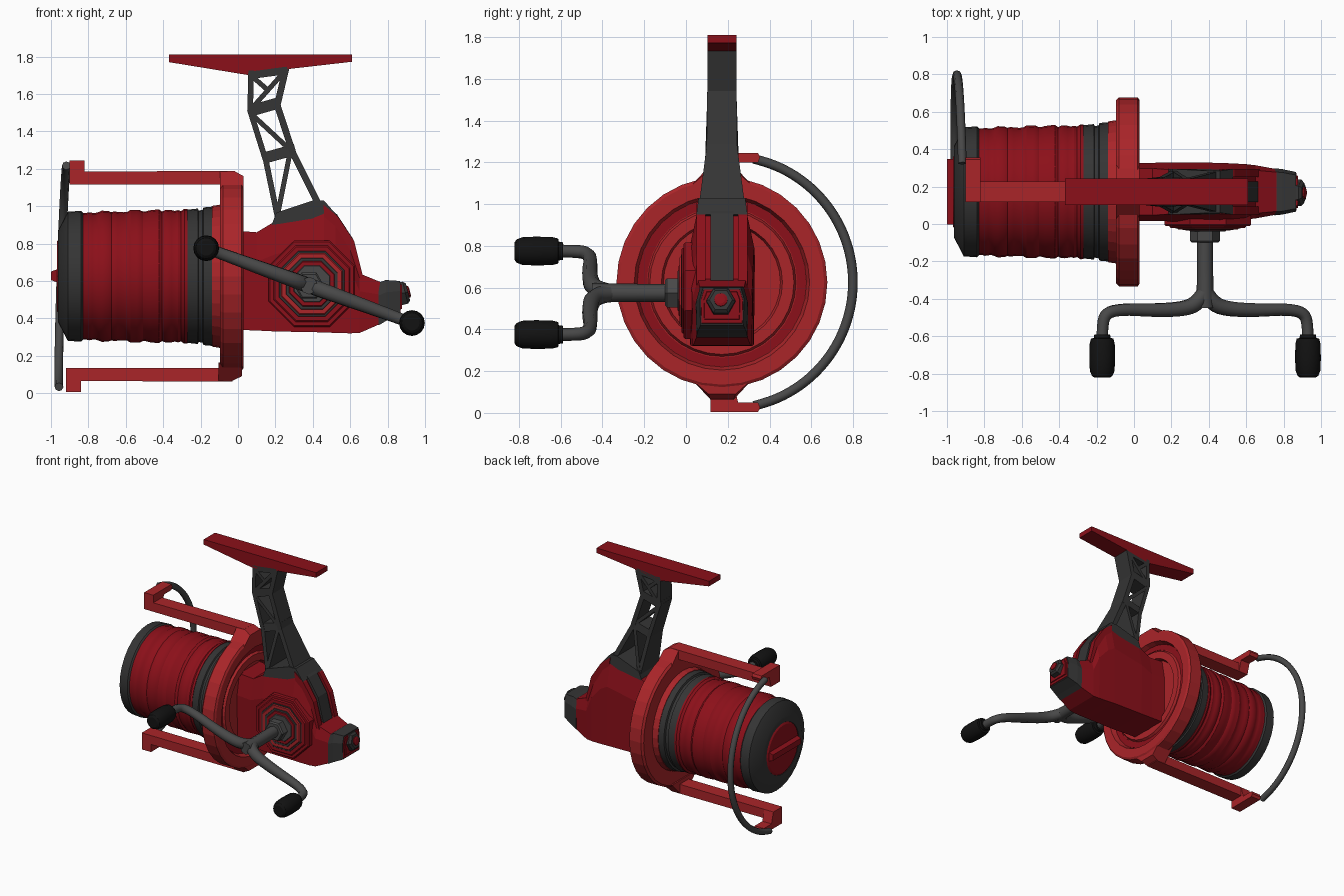
import bpy, bmesh, math, random
from mathutils import Vector, Matrix

if "Cube" in bpy.data.objects:
    bpy.data.objects.remove(bpy.data.objects["Cube"])

random.seed(4)
CY, CZ = 0.172, 0.625            # spool axis
HX, HZ = 0.38, 0.575             # handle axis


def material(name, c):
    m = bpy.data.materials.new(name)
    m.diffuse_color = (*c, 1)
    m.use_nodes = True
    m.node_tree.nodes["Principled BSDF"].inputs["Base Color"].default_value = m.diffuse_color
    return m


RED = material("red", (0.26, 0.005, 0.010))
BRIGHT = material("bright_red", (0.40, 0.018, 0.022))
DARK = material("dark_grey", (0.035, 0.035, 0.035))
METAL = material("metal_grey", (0.065, 0.065, 0.065))
BLACK = material("black", (0.006, 0.006, 0.006))


def smooth(ob, angle=30):
    bpy.ops.object.select_all(action='DESELECT')
    ob.select_set(True)
    bpy.context.view_layer.objects.active = ob
    bpy.ops.object.shade_smooth_by_angle(angle=math.radians(angle))


def loft(name, rings, mat, closed=False):
    """Skin a list of equal-length rings, capped unless closed."""
    bm = bmesh.new()
    vs = [[bm.verts.new(p) for p in r] for r in rings]
    n = len(vs[0])
    pairs = list(zip(vs, vs[1:])) + ([(vs[-1], vs[0])] if closed else [])
    for a, b in pairs:
        for i in range(n):
            bm.faces.new((a[i], a[(i + 1) % n], b[(i + 1) % n], b[i]))
    if not closed:
        bm.faces.new(vs[0])
        bm.faces.new(vs[-1])
    bmesh.ops.recalc_face_normals(bm, faces=bm.faces)
    me = bpy.data.meshes.new(name)
    bm.to_mesh(me)
    bm.free()
    me.materials.append(mat)
    ob = bpy.data.objects.new(name, me)
    bpy.context.collection.objects.link(ob)
    return ob


def side_prism(name, poly, hw, mat, yc=CY):
    """xz outline extruded in y; hw is a number or a function of z."""
    f = hw if callable(hw) else (lambda z: hw)
    return loft(name, [[(x, yc + s * f(z), z) for x, z in poly] for s in (-1, 1)], mat)


def end_prism(name, poly, x0, x1, mat):
    """yz outline extruded in x."""
    return loft(name, [[(x, y, z) for y, z in poly] for x in (x0, x1)], mat)


def lathe(name, profile, mat, n=32, origin=(0, CY, CZ), axis='X', turn=0.0, closed=False):
    """Revolve (position along axis, radius) pairs."""
    rings = []
    for h, r in profile:
        ring = []
        for i in range(n):
            a = 2 * math.pi * i / n + turn
            u, v = r * math.cos(a), r * math.sin(a)
            p = (h, u, v) if axis == 'X' else (u, h, v)
            ring.append(Vector(p) + Vector(origin))
        rings.append(ring)
    return loft(name, rings, mat, closed)


def tube(name, pts, radius, mat):
    """Smooth round tube; pts are (x, y, z, radius factor)."""
    cu = bpy.data.curves.new(name, 'CURVE')
    cu.dimensions = '3D'
    cu.bevel_depth, cu.bevel_resolution, cu.use_fill_caps = radius, 2, True
    sp = cu.splines.new('NURBS')
    sp.points.add(len(pts) - 1)
    for q, (x, y, z, r) in zip(sp.points, pts):
        q.co, q.radius = (x, y, z, 1), r
    sp.use_endpoint_u, sp.order_u, sp.resolution_u = True, 3, 4
    cu.materials.append(mat)
    ob = bpy.data.objects.new(name, cu)
    bpy.context.collection.objects.link(ob)
    bpy.ops.object.select_all(action='DESELECT')
    ob.select_set(True)
    bpy.context.view_layer.objects.active = ob
    bpy.ops.object.convert(target='MESH')
    smooth(bpy.context.object, 50)


# Spool: front lip, drag dial, wound line, rear skirt
smooth(lathe("spool_lip", [(-.945, .19), (-.962, .20), (-.962, .245), (-.91, .345), (-.84, .35),
                           (-.825, .335), (-.8, .3)], DARK))
lathe("drag_dial", [(-.93, .2), (-.958, .2), (-.968, .185)], RED)
side_prism("drag_dial_ridge", [(-1, .605), (-1, .65), (-.96, .665), (-.96, .59)], .175, RED)
coil = []
for i in range(34):
    coil.append((-.83 + .56 * i / 33, .343 + .012 * i / 33 + random.uniform(-.007, .007)))
smooth(lathe("wound_line", coil, RED))
smooth(lathe("spool_skirt", [(-.285, .33), (-.28, .355), (-.215, .362), (-.21, .352), (-.19, .354),
                             (-.185, .368), (-.14, .372), (-.14, .36), (-.05, .36)], DARK))

# Rotor with stepped recess at the back
lathe("rotor_cup", [(-.14, .36), (-.14, .376), (-.095, .383), (-.095, .49), (-.08, .505), (.02, .505),
                    (.03, .49), (.03, .42), (-.01, .405), (-.01, .355), (.008, .345), (.008, .29),
                    (-.02, .28), (-.02, .02)], BRIGHT)
lathe("rotor_inner_ring", [(-.03, .403), (-.005, .403), (-.005, .36), (-.03, .36)], RED, closed=True)

# Bail arms, mirrored above and below the axis
for s, word, dx in ((1, "upper", 0), (-1, "lower", -.02)):
    def Z(d, s=s):
        return CZ + s * d
    loft(f"{word}_arm_root", [[(x, CY + sy * w, Z(d)) for x, w, d in
         ((-.095 + dx / 2, .15, .46), (-.095 + dx / 2, .055, .56), (-.02 + dx, .055, .563),
          (.03 + dx / 2, .065, .535), (.03 + dx / 4, .15, .46))] for sy in (-1, 1)], BRIGHT)
    side_prism(f"{word}_arm", [(-.85, Z(.49)), (-.85, Z(.56)), (-.03, Z(.563)), (.0, Z(.49))], .055, BRIGHT)
    end_prism(f"{word}_arm_tip", [(y, Z(d)) for y, d in
              ((.117, .49), (.227, .49), (.25, .575), (.345, .575), (.355, .60), (.345, .62), (.117, .62))],
              -.90 + dx, -.82 + dx, BRIGHT)
bail = []
for i in range(25):
    a = math.radians(78 - 156 * i / 24)
    bail.append((-.935 + .02 * math.sin(a) - .012 * math.cos(a), .2 + .6 * math.cos(a), CZ + .605 * math.sin(a), 1))
tube("bail_wire", bail, .023, METAL)

# Gear housing: hexagonal sections of (x, bottom, top, half width, top half width)
stations = [(-.03, .34, .87, .155, .125), (.1, .335, .86, .155, .125), (.2, .33, .92, .158, .118),
            (.46, .325, .99, .155, .112), (.52, .322, .94, .152, .112), (.6, .32, .81, .148, .11),
            (.65, .322, .64, .142, .115), (.76, .37, .595, .122, .105), (.87, .43, .59, .1, .085)]


def section(x, b, t, w, tw, k=1.0):
    m = t - .3 * (t - b)
    return [(x, CY + y * k, z) for y, z in ((-tw, t), (-w, m), (-w * .97, b), (w * .97, b), (w, m), (tw, t))]


loft("gear_housing", [section(*s) for s in stations], RED)
loft("tail_guard", [section(.75, .362, .59, .126, .106), section(.79, .385, .605, .122, .104),
                    section(.865, .42, .60, .106, .09)], DARK)
loft("tail_plate", [section(.86, .445, .585, .09, .075), section(.877, .45, .58, .085, .07)], RED)
bolt = lathe("tail_bolt", [(-.03, .07), (.03, .07), (.045, .055)], DARK, 6, (0, 0, 0))
cap = lathe("tail_bolt_cap", [(.03, .032), (.052, .032), (.056, .02)], RED, 12, (0, 0, 0))
for ob in (bolt, cap):
    ob.matrix_world = Matrix.Translation((.865, CY - .005, .53)) @ Matrix.Rotation(math.radians(-14), 4, 'Y')

# Rear spine and dark grooves with red ribs on the slope
slope = [(.45, 1.02), (.53, .955), (.615, .825), (.665, .625), (.62, .62), (.55, .82), (.46, .9)]
side_prism("rear_spine", slope, .055, DARK)
for s in (-1, 1):
    side_prism("rear_rib", [(x + .006, z - .012) for x, z in slope], .022, RED, CY + s * .1)
    side_prism("rear_groove", [(.5, .94), (.538, .935), (.62, .805), (.65, .68), (.6, .7)], .007, DARK, CY + s * .09)

# Side cover: nested octagons and collar, facing -y
for name, y0, y1, r, m in (("side_cover", .05, -.012, .25, RED), ("cover_step", 0, -.022, .222, RED),
                           ("cover_groove", 0, -.024, .195, DARK), ("cover_ring", 0, -.030, .18, BRIGHT),
                           ("cover_inset", 0, -.032, .155, DARK), ("cover_plate", 0, -.036, .135, RED),
                           ("cover_hub", 0, -.040, .11, METAL)):
    lathe(name, [(y0, r), (y1 + .008, r), (y1, r - .008)], m, 8, (HX + .015, 0, HZ + .01), 'Y', math.pi / 8)
lathe("handle_collar", [(0, .08), (-.09, .08), (-.1, .07)], METAL, 6, (HX, 0, HZ), 'Y')

# Leg lattice and saddle
def leg_hw(z):
    return .07 + .042 * min(1, max(0, (1.3 - z) / .3))


def bar(name, path, w):
    for (x0, z0), (x1, z1) in zip(path, path[1:]):
        d = Vector((x1 - x0, z1 - z0)).normalized()
        nx, nz, ex, ez = -d.y * w / 2, d.x * w / 2, d.x * w * .2, d.y * w * .2
        side_prism(name, [(x0 + nx - ex, z0 + nz - ez), (x0 - nx - ex, z0 - nz - ez),
                          (x1 - nx + ex, z1 - nz + ez), (x1 + nx + ex, z1 + nz + ez)], leg_hw, DARK)


bar("leg_front_rail", [(.07, 1.72), (.065, 1.51), (.15, 1.24), (.21, .95)], .03)
bar("leg_rear_rail", [(.255, 1.73), (.21, 1.54), (.295, 1.28), (.445, .98)], .035)
bar("leg_crossbar", [(.07, 1.51), (.21, 1.55)], .06)
bar("leg_crossbar", [(.15, 1.26), (.295, 1.30)], .06)
bar("leg_crossbar", [(.07, 1.70), (.255, 1.725)], .04)
for path in ([(.08, 1.53), (.24, 1.71)], [(.08, 1.69), (.16, 1.62)],
             [(.075, 1.49), (.28, 1.30)], [(.275, 1.27), (.215, .97)]):
    bar("leg_diagonal", path, .026)
side_prism("leg_saddle", [(.18, .90), (.205, .965), (.40, 1.03), (.46, 1.03), (.53, .95), (.47, .92)],
           lambda z: .122 if z < .97 else .112, DARK)

# Mounting foot
side_prism("mounting_foot", [(-.37, 1.77), (-.37, 1.81), (.61, 1.81), (.61, 1.772), (.26, 1.732), (.06, 1.70)],
           .07, RED)

# Handle: shaft, double crank arms and knobs
tube("handle_shaft", [(HX, -.05, HZ, 1), (HX, -.25, HZ, 1), (HX, -.36, HZ, 1.05), (HX, -.45, HZ, 1.1)], .043, METAL)
for s in (-1, 1):
    arm = [(0, -.36, 1.1), (.06, -.42, 1.15), (.2, -.455, 1.1), (.5, -.462, 1), (.8, -.455, .88),
           (.97, -.475, .85), (1, -.55, .8), (1, -.63, .8)]
    tube("crank_arm", [(HX + s * .55 * t, y, HZ - s * .2 * t, r) for t, y, r in arm], .038, METAL)
    o = (HX + s * .55, 0, HZ - s * .2)
    smooth(lathe("handle_knob", [(-.59, .042), (-.61, .045), (-.612, .06), (-.64, .067), (-.72, .069),
                                 (-.785, .066), (-.812, .055), (-.822, .04)], BLACK, 16, o, 'Y'))
